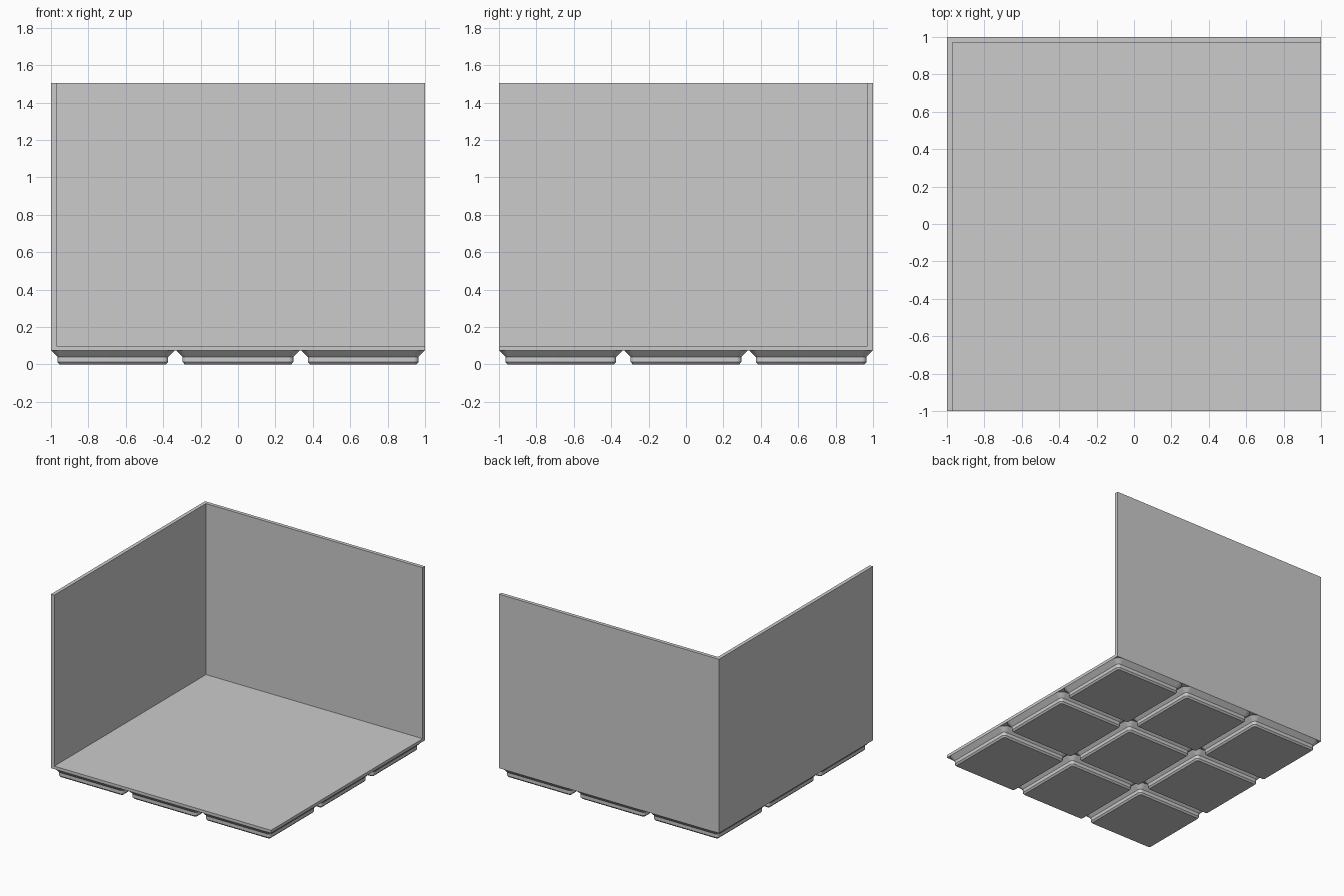
import bpy, bmesh, math

cube = bpy.data.objects.get("Cube")
if cube:
    bpy.data.objects.remove(cube, do_unlink=True)

grey = bpy.data.materials.new("plain grey")
grey.use_nodes = True
COLOUR = (0.6, 0.6, 0.6, 1)
grey.diffuse_color = COLOUR
grey.node_tree.nodes["Principled BSDF"].inputs["Base Color"].default_value = COLOUR

TOP, FLOOR_TOP, FLOOR_BASE, WALL = 1.505, 0.1, 0.076, 0.03


def make_object(name, bm):
    bmesh.ops.recalc_face_normals(bm, faces=bm.faces)
    mesh = bpy.data.meshes.new(name)
    bm.to_mesh(mesh)
    bm.free()
    mesh.materials.append(grey)
    obj = bpy.data.objects.new(name, mesh)
    bpy.context.collection.objects.link(obj)
    return obj


def rounded_ring(bm, half, radius, z, steps=8):
    """Loop of vertices around a rounded square."""
    ring = []
    inner = half - radius
    for corner, (sx, sy) in enumerate([(1, 1), (-1, 1), (-1, -1), (1, -1)]):
        for i in range(steps + 1):
            a = (corner + i / steps) * math.pi / 2
            ring.append(bm.verts.new((sx * inner + radius * math.cos(a),
                                      sy * inner + radius * math.sin(a), z)))
    return ring


# Tray shell: square floor with a wall along the right side and the back
bm = bmesh.new()
bounds = [(-1, 1 - WALL, 1), (-1, 1 - WALL, 1)]
xs, ys = (-1, -1 + WALL, 1), (-1, 1 - WALL, 1)
zs = (FLOOR_BASE, FLOOR_TOP, TOP)


def solid(i, j, k):
    if not (0 <= i < 2 and 0 <= j < 2 and 0 <= k < 2):
        return False
    return k == 0 or i == 0 or j == 1


# Keep only the faces between solid and empty cells
grid = {(i, j, k): bm.verts.new((xs[i], ys[j], zs[k]))
        for i in range(3) for j in range(3) for k in range(3)}
for cell in [(i, j, k) for i in range(2) for j in range(2) for k in range(2)]:
    if not solid(*cell):
        continue
    for axis in range(3):
        for side in (0, 1):
            beside = list(cell)
            beside[axis] += 2 * side - 1
            if solid(*beside):
                continue
            u, v = [a for a in range(3) if a != axis]
            corners = []
            for du, dv in ((0, 0), (1, 0), (1, 1), (0, 1)):
                p = list(cell)
                p[axis] += side
                p[u] += du
                p[v] += dv
                corners.append(grid[tuple(p)])
            bm.faces.new(corners)
bmesh.ops.delete(bm, geom=[v for v in bm.verts if not v.link_faces], context='VERTS')
bmesh.ops.recalc_face_normals(bm, faces=bm.faces)
bmesh.ops.dissolve_limit(bm, angle_limit=0.01, verts=bm.verts, edges=bm.edges)
make_object("tray_shell", bm)

# Stacking foot: chamfer, straight band, then a wider chamfer
PROFILE = [(0.284, 0.013, 0), (0.296, 0.026, 0.013),
           (0.296, 0.026, 0.041), (0.331, 0.06, FLOOR_BASE)]
bm = bmesh.new()
rings = [rounded_ring(bm, *level) for level in PROFILE]
for low, high in zip(rings, rings[1:]):
    for i in range(len(low)):
        n = (i + 1) % len(low)
        bm.faces.new((low[i], low[n], high[n], high[i]))
bm.faces.new(rings[0])
bm.faces.new(rings[-1])
foot = make_object("foot", bm)
bpy.context.view_layer.objects.active = foot
foot.select_set(True)
bpy.ops.object.shade_smooth_by_angle(angle=math.radians(30))
foot.select_set(False)

# Three by three grid of feet
PITCH = 0.669
for col in (-1, 0, 1):
    for row in (-1, 0, 1):
        copy = foot
        if (col, row) != (-1, -1):
            copy = foot.copy()
            bpy.context.collection.objects.link(copy)
        copy.name = f"foot_{col + 2}_{row + 2}"
        copy.location = (col * PITCH, row * PITCH, 0)
